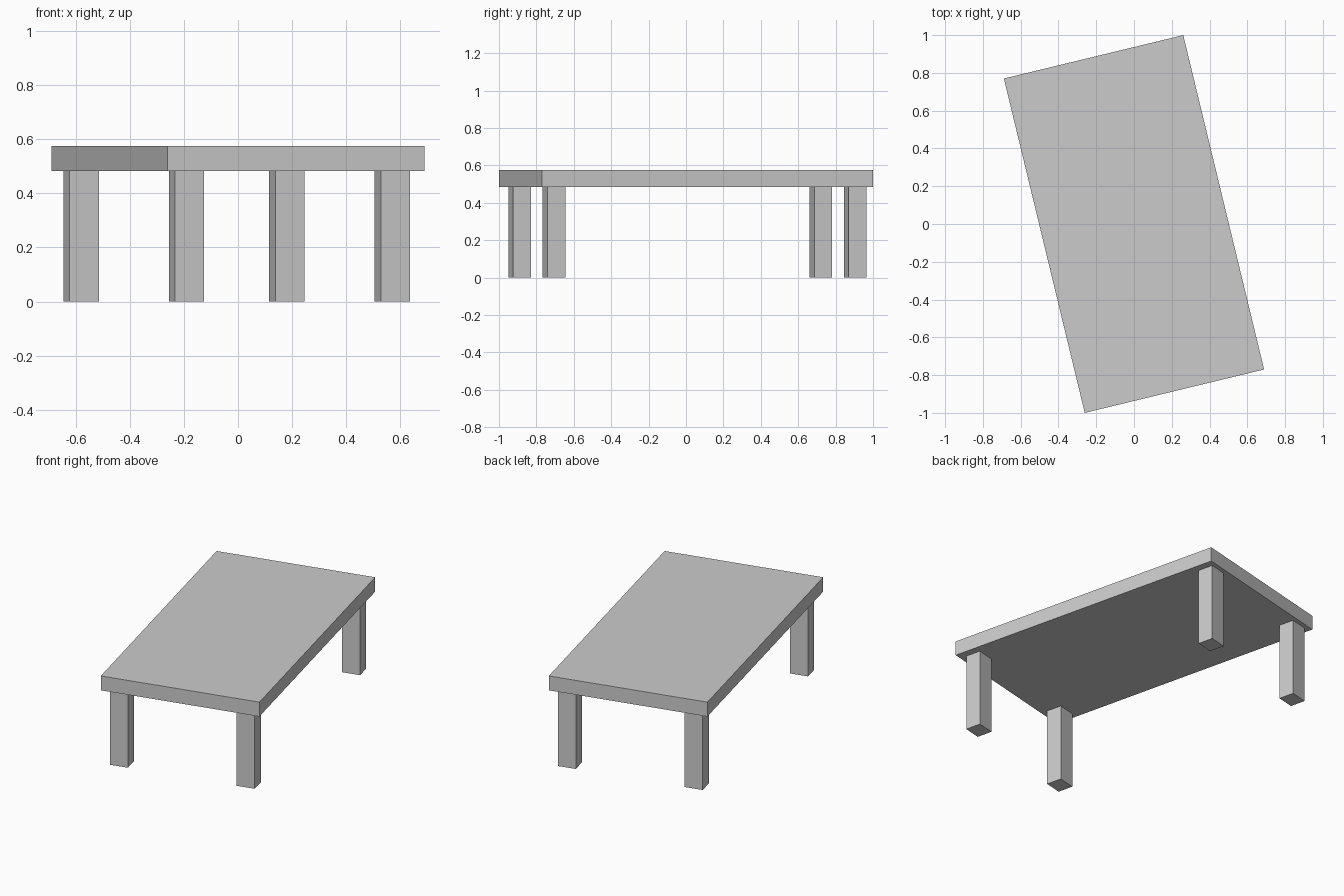
import bpy, math
from mathutils import Matrix

if "Cube" in bpy.data.objects:
    bpy.data.objects.remove(bpy.data.objects["Cube"])

TURN = Matrix.Rotation(math.radians(13.6), 4, 'Z')


def box(name, centre, size):
    bpy.ops.mesh.primitive_cube_add(size=1)
    ob = bpy.context.object
    ob.name = name
    ob.data.transform(TURN @ Matrix.Translation(centre) @ Matrix.Diagonal((*size, 1)))
    return ob


LEG_H, TOP_Z = 0.483, 0.574

# Table top slab
box("table_top", (0, 0, (LEG_H + TOP_Z) / 2), (0.977, 1.821, TOP_Z - LEG_H))

# Four legs near the corners
for side, x in (("left", -0.394), ("right", 0.388)):
    for end, y in (("front", -0.82), ("back", 0.836)):
        box(f"{end}_{side}_leg", (x, y, LEG_H / 2), (0.111, 0.097, LEG_H))
